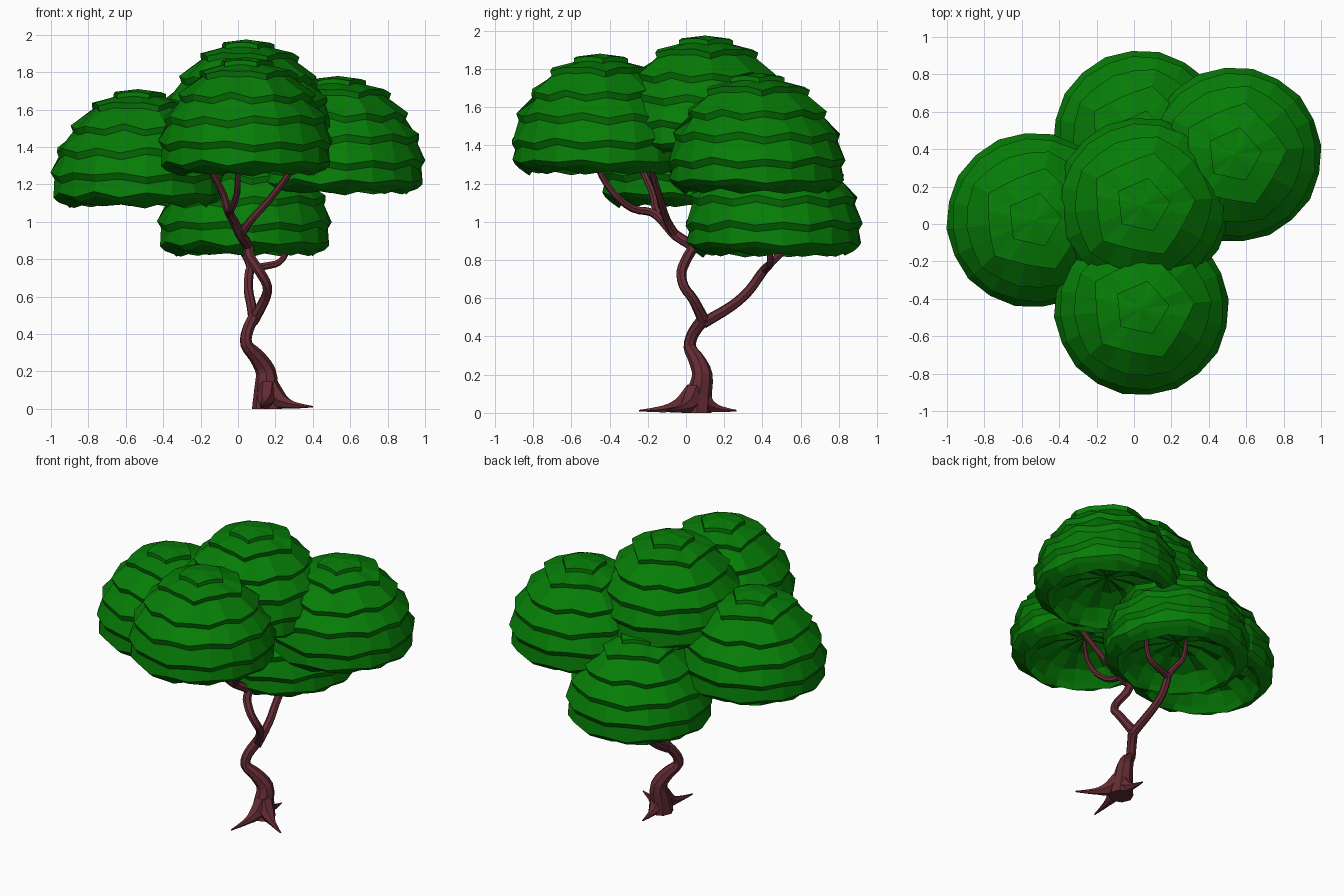
import bpy, bmesh, math, random
from mathutils import Vector

if "Cube" in bpy.data.objects:
    bpy.data.objects.remove(bpy.data.objects["Cube"])


def material(name, rgb):
    m = bpy.data.materials.new(name)
    m.diffuse_color = (*rgb, 1)
    m.use_nodes = True
    m.node_tree.nodes["Principled BSDF"].inputs["Base Color"].default_value = m.diffuse_color
    return m


LEAF = material("leaf green", (0.002, 0.205, 0.002))
BARK = material("bark brown", (0.125, 0.025, 0.034))


def finish(bm, name, mat):
    bmesh.ops.recalc_face_normals(bm, faces=bm.faces)
    me = bpy.data.meshes.new(name)
    bm.to_mesh(me)
    bm.free()
    me.materials.append(mat)
    ob = bpy.data.objects.new(name, me)
    bpy.context.collection.objects.link(ob)
    return ob


def bridge(bm, a, b):
    n = len(a)
    for i in range(n):
        bm.faces.new((a[i], a[(i + 1) % n], b[(i + 1) % n], b[i]))


def fan(bm, ring, co):
    c = bm.verts.new(co)
    for i in range(len(ring)):
        bm.faces.new((ring[i], ring[(i + 1) % len(ring)], c))


# Leaf clump: overlapping shingle tiers, (radius, height, pentagon blend) with hollow underside
PROFILE = [(.15, .61, 1), (.15, .585, 1),
           (.285, .55, .8), (.275, .52, .8),
           (.375, .425, .2), (.362, .392, .2),
           (.438, .305, 0), (.425, .268, 0),
           (.468, .175, 0), (.447, .14, 0),
           (.458, .065, 0), (.43, .04, 0),
           (.375, .008, 0), (.35, .04, 0), (.29, .1, 0), (.17, .15, 0)]
SIDES = 20


def leaf_clump(name, loc):
    rng = random.Random(4)
    bm = bmesh.new()
    rings = []
    wave = [0] * SIDES
    for k, (r, z, pent) in enumerate(PROFILE):
        if k % 2 == 0:    # lip and tuck below it share one zigzag edge
            wave = [rng.uniform(-.007, .007) + .010 * (-1) ** (i + k // 2)
                    for i in range(SIDES)]
        ring = []
        for i in range(SIDES):
            a = math.tau * i / SIDES
            local = (a % (math.tau / 5)) - math.pi / 5
            f = 1 + pent * (math.cos(math.pi / 5) / math.cos(local) - 1)
            amp = 0 if k < 2 else .35 if k < 4 else 1
            dz = wave[i] * amp - .4 * r * (f - 1 + pent * .1)
            rr = r * f * (1 + (0 if k < 4 else wave[i] * .5))
            ring.append(bm.verts.new((rr * math.cos(a + .1), rr * math.sin(a + .1), z + dz)))
        rings.append(ring)
    for a, b in zip(rings, rings[1:]):
        bridge(bm, a, b)
    fan(bm, rings[0], (0, 0, .63))
    fan(bm, rings[-1], (0, 0, .17))
    finish(bm, name, LEAF).location = loc


for name, loc in {"left_leaf_clump": (-.535, .02, 1.08),
                  "right_leaf_clump": (.535, .37, 1.15),
                  "front_leaf_clump": (.04, -.45, 1.25),
                  "back_leaf_clump": (.035, .46, .82),
                  "top_leaf_clump": (.045, .1, 1.345)}.items():
    leaf_clump(name, loc)


# Wood: tube swept along a smooth path of (x, y, z, radius)
def tube(name, pts, sides=7, steps=3):
    P = [Vector(p) for p in pts]
    P = [2 * P[0] - P[1]] + P + [2 * P[-1] - P[-2]]
    path = []
    for i in range(1, len(P) - 2):
        a, b, c, d = P[i - 1:i + 3]
        for s in range(steps):
            t = s / steps
            path.append(.5 * (2 * b + (c - a) * t + (2 * a - 5 * b + 4 * c - d) * t * t
                              + (3 * b - a - 3 * c + d) * t ** 3))
    path.append(P[-2])
    bm = bmesh.new()
    rings = []
    u = Vector((1, 0, 0))
    for i, p in enumerate(path):
        t = (path[min(i + 1, len(path) - 1)].xyz - path[max(i - 1, 0)].xyz).normalized()
        u = (u - t * u.dot(t))
        if u.length < .05:
            u = t.orthogonal()
        u.normalize()
        v = t.cross(u)
        rings.append([bm.verts.new(p.xyz + p.w * (u * math.cos(math.tau * j / sides)
                                                  + v * math.sin(math.tau * j / sides)))
                      for j in range(sides)])
    for a, b in zip(rings, rings[1:]):
        bridge(bm, a, b)
    bm.faces.new(rings[0])
    bm.faces.new(rings[-1])
    return finish(bm, name, BARK)


tube("trunk", [(.155, .055, .012, .08), (.152, .07, .10, .066), (.148, .085, .20, .054),
               (.10, .055, .28, .043), (.045, .02, .345, .033), (.052, .04, .42, .032),
               (.09, .10, .50, .034)], 8)
tube("main_branch", [(.085, .095, .48, .032), (.145, .04, .59, .027), (.155, -.01, .66, .026),
                     (.115, -.025, .735, .027), (.065, .005, .81, .028), (.055, .03, .87, .028),
                     (.015, -.055, .93, .028), (-.02, -.12, 1.0, .025)])
tube("back_branch", [(.085, .09, .47, .03), (.07, .24, .56, .027), (.055, .33, .64, .026),
                     (.06, .395, .73, .025), (.08, .43, .77, .022)])
tube("back_right_twig", [(.06, .41, .75, .022), (.15, .43, .765, .02), (.22, .44, .785, .018),
                         (.26, .44, .85, .016), (.28, .45, 1.0, .012)])
tube("back_left_twig", [(.07, .41, .75, .022), (.05, .46, .80, .02), (.02, .51, .86, .017),
                        (.01, .53, 1.0, .012)])
tube("front_right_twig", [(.015, -.055, .93, .024), (.07, -.10, 1.01, .021),
                          (.17, -.135, 1.12, .019), (.28, -.18, 1.27, .017),
                          (.32, -.21, 1.38, .012)])
tube("left_twig", [(-.01, -.10, .98, .024), (-.055, -.155, 1.06, .022), (-.08, -.175, 1.15, .02),
                   (-.14, -.225, 1.27, .017), (-.19, -.24, 1.38, .012)])
tube("front_twig", [(-.015, -.12, 1.0, .023), (-.045, -.18, 1.05, .022), (-.035, -.28, 1.07, .02),
                    (-.005, -.38, 1.15, .018), (0, -.46, 1.28, .015), (.01, -.48, 1.42, .012)])


# Roots: flattened spikes flaring from the trunk foot
for name, x, y in (("front_root", .12, -.245), ("right_root", .40, -.10), ("back_root", .15, .265),
                   ("front_side_root", .13, -.13)):
    cx, cy = .16, .055
    pts = [(cx + (x - cx) * f, cy + (y - cy) * f, z, r)
           for f, z, r in ((.05, .12, .05), (.25, .05, .046), (.5, .025, .024),
                           (.75, .016, .013), (1, .012, .004))]
    root = tube(name, pts, 6)
    for v in root.data.vertices:
        v.co.z = max(v.co.z, 0)

# Foot of the trunk sits flat on the ground
for v in bpy.data.objects["trunk"].data.vertices:
    if v.co.z < .03:
        v.co.z = 0
